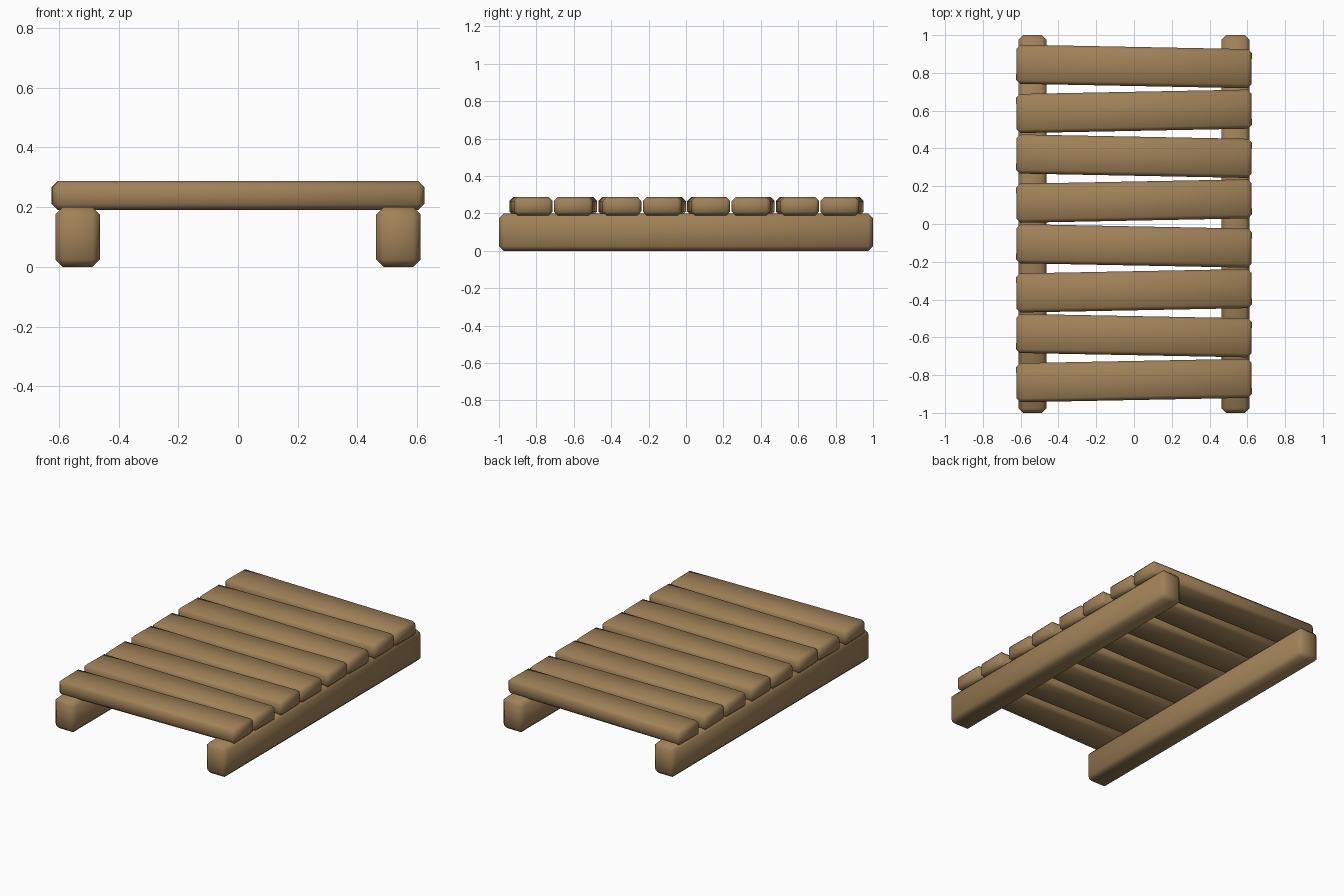
import bpy, bmesh, math

if "Cube" in bpy.data.objects:
    bpy.data.objects.remove(bpy.data.objects["Cube"])

wood = bpy.data.materials.new("brown wood")
wood.diffuse_color = (0.352, 0.22, 0.098, 1)
wood.use_nodes = True
wood.node_tree.nodes["Principled BSDF"].inputs["Base Color"].default_value = wood.diffuse_color


def board(name, size, location, angle=0.0, chamfer=0.02):
    """Chamfered, smooth-shaded timber board."""
    bm = bmesh.new()
    bmesh.ops.create_cube(bm, size=1.0)
    bmesh.ops.scale(bm, vec=size, verts=bm.verts)
    bmesh.ops.bevel(bm, geom=bm.edges[:], offset=chamfer, segments=1,
                    affect='EDGES', profile=0.5)
    for f in bm.faces:
        f.smooth = True
    mesh = bpy.data.meshes.new(name)
    bm.to_mesh(mesh)
    bm.free()
    mesh.materials.append(wood)
    obj = bpy.data.objects.new(name, mesh)
    obj.location = location
    obj.rotation_euler.z = angle
    bpy.context.collection.objects.link(obj)
    return obj


# Two long beams underneath
for side, label in ((-1, "left"), (1, "right")):
    board(f"{label}_beam", (0.15, 2.0, 0.2), (side * 0.537, 0, 0.1), chamfer=0.025)

# Eight planks across, tilted alternately left and right
for i in range(8):
    angle = math.radians(1.1) * (-1 if i % 2 == 0 else 1)
    board(f"plank_{i + 1}", (1.245, 0.207, 0.097),
          (0, 0.834 - i * 0.2375, 0.2385), angle)
